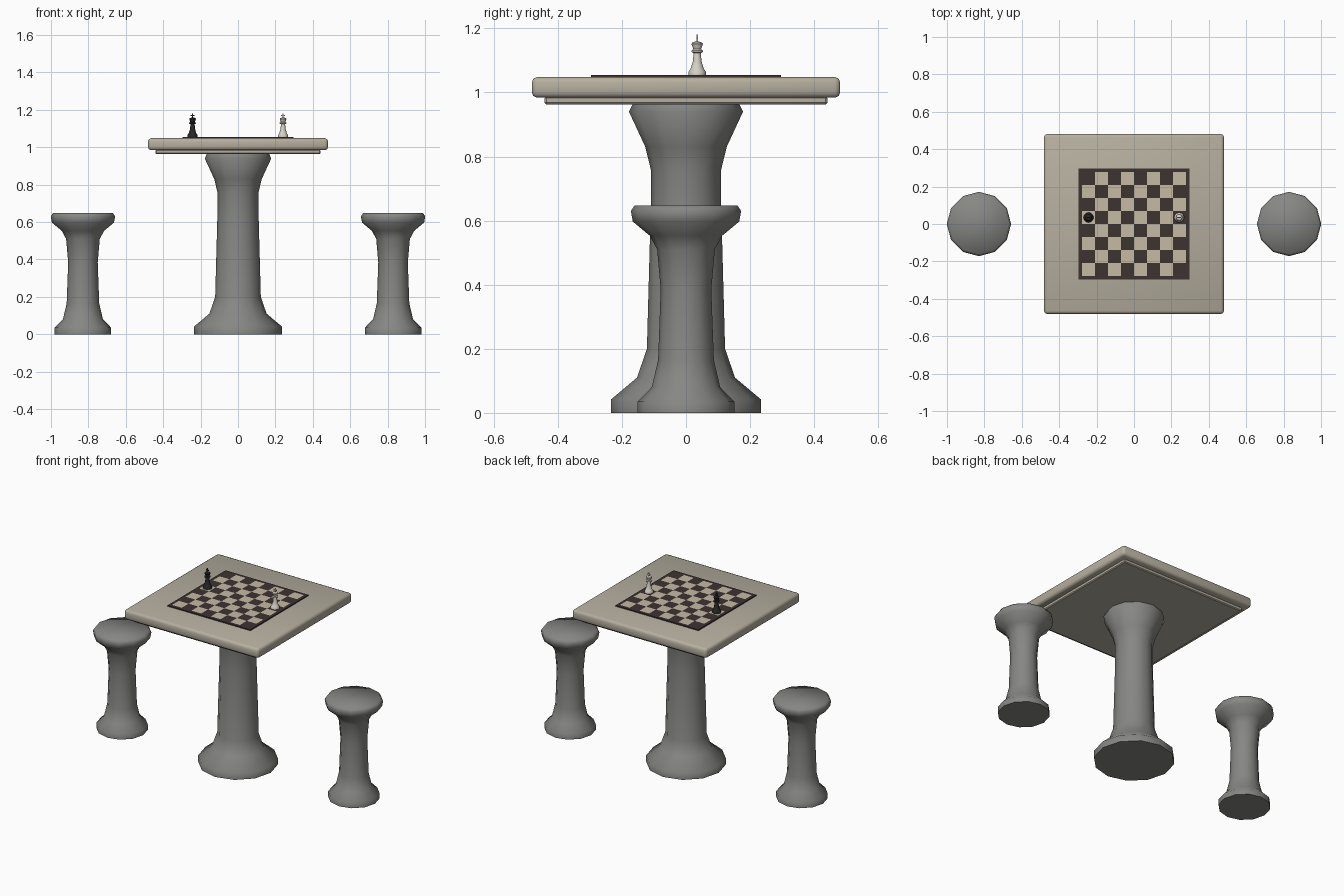
import bpy, bmesh, math
from mathutils import Matrix

if "Cube" in bpy.data.objects:
    bpy.data.objects.remove(bpy.data.objects["Cube"])


def material(name, rgb):
    m = bpy.data.materials.new(name)
    m.diffuse_color = (*rgb, 1)
    m.use_nodes = True
    m.node_tree.nodes["Principled BSDF"].inputs["Base Color"].default_value = m.diffuse_color
    return m


stone = material("grey_stone", (0.24, 0.24, 0.23))
cream = material("cream_stone", (0.47, 0.43, 0.35))
light = material("light_square", (0.56, 0.49, 0.37))
dark = material("dark_square", (0.045, 0.033, 0.03))
white = material("white_piece", (0.68, 0.64, 0.56))
black = material("black_piece", (0.02, 0.02, 0.02))


def finish(bm, name, mats, loc=(0, 0, 0), smooth=None):
    bmesh.ops.recalc_face_normals(bm, faces=bm.faces)
    me = bpy.data.meshes.new(name)
    bm.to_mesh(me)
    bm.free()
    for m in mats:
        me.materials.append(m)
    ob = bpy.data.objects.new(name, me)
    ob.location = loc
    bpy.context.collection.objects.link(ob)
    if smooth:
        bpy.ops.object.select_all(action='DESELECT')
        ob.select_set(True)
        bpy.context.view_layer.objects.active = ob
        bpy.ops.object.shade_smooth_by_angle(angle=math.radians(smooth))
    return ob


def lathe(bm, profile, sides):
    """Closed turned solid from (radius, z) points."""
    rings = [[bm.verts.new((r * math.cos(2 * math.pi * i / sides),
                            r * math.sin(2 * math.pi * i / sides), z))
              for i in range(sides)] for r, z in profile]
    for a, b in zip(rings, rings[1:]):
        for i in range(sides):
            j = (i + 1) % sides
            bm.faces.new((a[i], a[j], b[j], b[i]))
    bm.faces.new(rings[0])
    bm.faces.new(rings[-1])


def box(bm, size, centre, bevel=0, segments=2):
    v = bmesh.ops.create_cube(bm, size=1, matrix=Matrix.Translation(centre)
                              @ Matrix.Diagonal((*size, 1)))['verts']
    if bevel:
        edges = list({e for x in v for e in x.link_edges})
        bmesh.ops.bevel(bm, geom=edges, offset=bevel, segments=segments,
                        profile=0.5, affect='EDGES')


# Table pedestal
bm = bmesh.new()
lathe(bm, [(0.234, 0), (0.234, 0.042), (0.153, 0.11), (0.122, 0.2), (0.11, 0.64),
           (0.11, 0.76), (0.127, 0.83), (0.178, 0.94), (0.165, 0.967)], 12)
finish(bm, "table_pedestal", [stone], smooth=50)

# Table top and the thinner slab under it
bm = bmesh.new()
box(bm, (0.962, 0.962, 0.064), (0, 0, 1.016), 0.016)
finish(bm, "table_top", [cream], smooth=50)
bm = bmesh.new()
box(bm, (0.882, 0.882, 0.024), (0, 0, 0.975), 0.005, 1)
finish(bm, "table_under_slab", [cream])

# Chess board: dark border and 8 x 8 squares
bm = bmesh.new()
S = 0.0693
lines = [-0.296] + [(i - 4) * S for i in range(9)] + [0.296]
grid = [[bm.verts.new((x, y, 1.055)) for y in lines] for x in lines]
for i in range(10):
    for j in range(10):
        f = bm.faces.new((grid[i][j], grid[i + 1][j], grid[i + 1][j + 1], grid[i][j + 1]))
        f.material_index = int(1 <= i <= 8 and 1 <= j <= 8 and (i + j) % 2 == 0)
rim = [e for e in bm.edges if e.is_boundary]
skirt = bmesh.ops.extrude_edge_only(bm, edges=rim)['geom']
for v in skirt:
    if isinstance(v, bmesh.types.BMVert):
        v.co.z = 1.045
    elif isinstance(v, bmesh.types.BMFace):
        v.material_index = 0
finish(bm, "chess_board", [dark, light])

# Stools
for side, x in (("left", -0.829), ("right", 0.829)):
    bm = bmesh.new()
    lathe(bm, [(0.151, 0), (0.151, 0.035), (0.107, 0.08), (0.087, 0.165), (0.079, 0.385),
               (0.09, 0.51), (0.113, 0.553), (0.166, 0.597), (0.172, 0.63), (0.16, 0.648)], 12)
    finish(bm, side + "_stool", [stone], (x, 0, 0), smooth=60)

# Kings with a cross on top
for name, x, mat in (("black_king", -0.243, black), ("white_king", 0.241, white)):
    bm = bmesh.new()
    lathe(bm, [(0.027, 0), (0.027, 0.01), (0.021, 0.018), (0.014, 0.04), (0.011, 0.068),
               (0.018, 0.071), (0.018, 0.076), (0.012, 0.08), (0.018, 0.096),
               (0.016, 0.1), (0.006, 0.104)], 12)
    box(bm, (0.006, 0.006, 0.026), (0, 0, 0.113))
    box(bm, (0.02, 0.006, 0.006), (0, 0, 0.115))
    finish(bm, name, [mat], (x, 0.035, 1.055), smooth=40)
